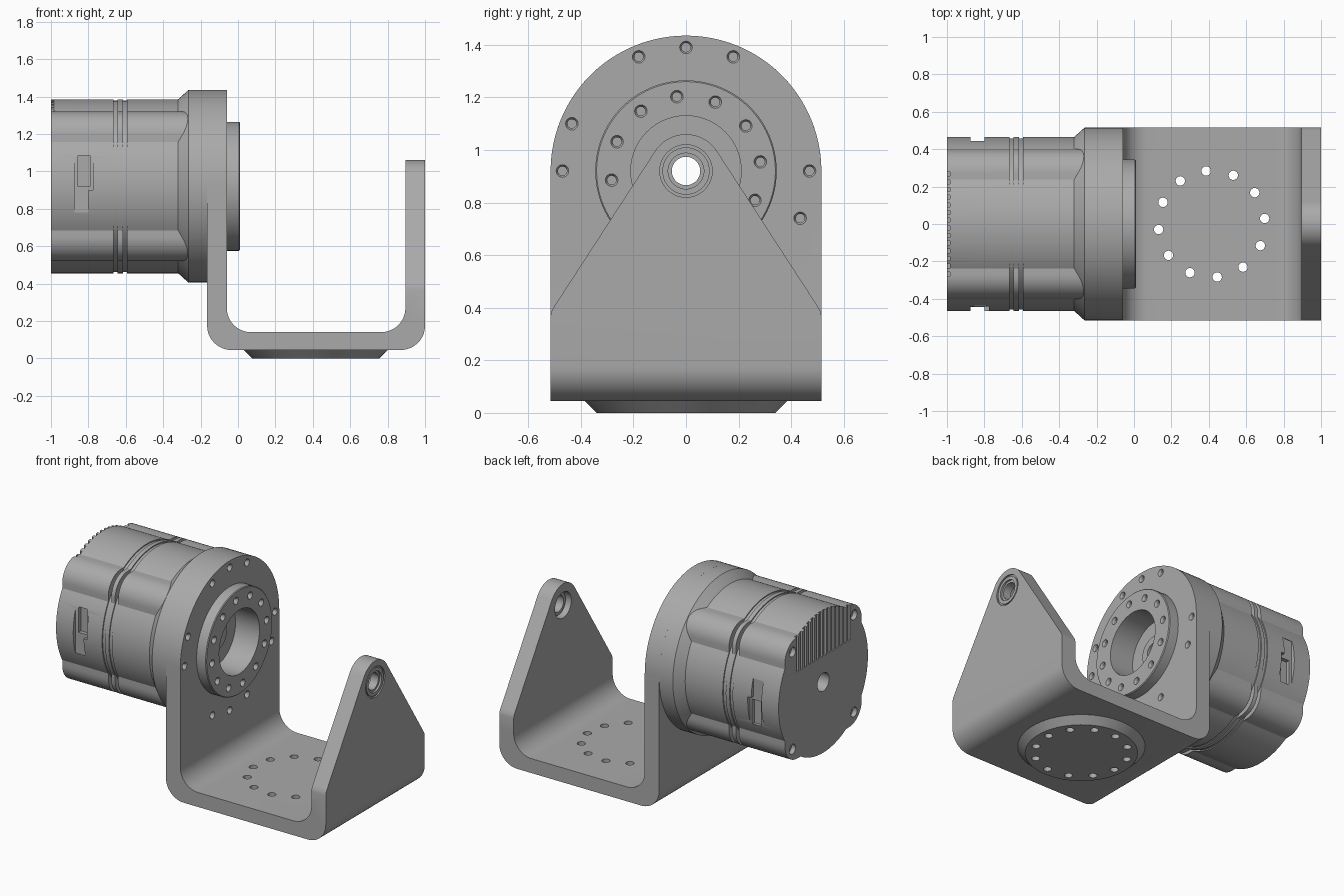
import bpy, bmesh
from math import sin, cos, radians, pi

AXIS_Z = 0.92          # height of the motor axis
HALF = 0.515           # half width of the bracket

if "Cube" in bpy.data.objects:
    bpy.data.objects.remove(bpy.data.objects["Cube"])

metal = bpy.data.materials.new("grey metal")
metal.use_nodes = True
GREY = (0.4, 0.4, 0.4, 1)
metal.diffuse_color = GREY
metal.node_tree.nodes["Principled BSDF"].inputs["Base Color"].default_value = GREY


def arc(u, v, r, a0, a1, n=12):
    """Points on an arc, angles in degrees."""
    steps = [radians(a0 + (a1 - a0) * i / n) for i in range(n + 1)]
    return [(u + r * cos(a), v + r * sin(a)) for a in steps]


def circle(u, v, r, n=24):
    return arc(u, v, r, 0, 360, n)[:-1]


def rect(u0, u1, v0, v1):
    return [(u0, v0), (u1, v0), (u1, v1), (u0, v1)]


def loft(name, axis, sections):
    """Closed solid through equal-length outlines placed along an axis."""
    place = {"X": lambda t, u, v: (t, u, v),
             "Y": lambda t, u, v: (u, t, v),
             "Z": lambda t, u, v: (u, v, t)}[axis]
    bm = bmesh.new()
    rings = [[bm.verts.new(place(t, u, v)) for u, v in pts] for t, pts in sections]
    for a, b in zip(rings, rings[1:]):
        for i in range(len(a)):
            j = (i + 1) % len(a)
            bm.faces.new((a[i], a[j], b[j], b[i]))
    bm.faces.new(rings[0])
    bm.faces.new(rings[-1])
    bmesh.ops.recalc_face_normals(bm, faces=bm.faces)
    mesh = bpy.data.meshes.new(name)
    bm.to_mesh(mesh)
    bm.free()
    mesh.materials.append(metal)
    obj = bpy.data.objects.new(name, mesh)
    bpy.context.collection.objects.link(obj)
    return obj


def prism(name, axis, pts, lo, hi):
    return loft(name, axis, [(lo, pts), (hi, pts)])


def lathe(name, axis, u, v, profile, n=96):
    return loft(name, axis, [(t, circle(u, v, r, n)) for t, r in profile])


def combine(obj, others, operation="DIFFERENCE"):
    """Apply boolean operations, then remove the helper solids."""
    bpy.context.view_layer.objects.active = obj
    for other in others:
        other.hide_render = True
        mod = obj.modifiers.new("cut", "BOOLEAN")
        mod.operation, mod.solver, mod.object = operation, "EXACT", other
        bpy.ops.object.modifier_apply(modifier=mod.name)
        bpy.data.objects.remove(other)


def smooth(obj):
    bpy.ops.object.select_all(action="DESELECT")
    obj.select_set(True)
    bpy.context.view_layer.objects.active = obj
    bpy.ops.object.shade_smooth_by_angle(angle=radians(25))


def axial(r, lo, hi, n=48):
    return lathe("cutter", "X", 0, AXIS_Z, [(lo, r), (hi, r)], n)


def screw_holes(radius, angles, face, depth):
    """Countersunk blind holes on a bolt circle around the motor axis."""
    return [lathe("cutter", "X", radius * cos(radians(a)), AXIS_Z + radius * sin(radians(a)),
                  [(face - depth, 0.017), (face - 0.012, 0.017), (face, 0.024), (face + 0.01, 0.024)], 20)
            for a in angles]


# U-shaped bracket: side profile trimmed by the outline of each wall
R = 0.13
bracket = prism("bracket", "Y",
                [(-0.165, 1.5)] + arc(-0.165 + R, 0.045 + R, R, 180, 270)
                + arc(1 - R, 0.045 + R, R, 270, 360) + [(1, 1.5), (0.895, 1.5)]
                + arc(0.895 - R, 0.14 + R, R, 0, -90)
                + arc(-0.06 + R, 0.14 + R, R, 270, 180) + [(-0.06, 1.5)],
                -HALF, HALF)
W = HALF + 0.01
round_top = prism("cutter", "X", [(-HALF, -0.1), (HALF, -0.1)] + arc(0, AXIS_Z, HALF, 0, 180, 64),
                  -0.3, 0.41)
tapered = prism("cutter", "X",
                [(-HALF, -0.1), (HALF, -0.1), (HALF, 0.37), (0.51, 0.39), (0.498, 0.41)]
                + arc(0, AXIS_Z, 0.14, 33, 147, 24) + [(-0.498, 0.41), (-0.51, 0.39), (-HALF, 0.37)],
                0.41, 1.1)
combine(round_top, [tapered], "UNION")
combine(bracket, [round_top], "INTERSECT")

# Base pad under the bracket
pad = lathe("base_pad", "Z", 0.415, 0, [(0, 0.34), (0.045, 0.385)])


def base_holes():
    return [lathe("cutter", "Z", 0.415 + 0.285 * cos(a), 0.285 * sin(a),
                  [(-0.1, 0.025), (0.3, 0.025)], 20)
            for a in (radians(6 + 30 * k) for k in range(12))]


combine(pad, base_holes())
wall_angles = [0, -22.5, 67.5, 90, 112.5, 157.5, 180, 247.5, 270, 292.5]
combine(bracket, base_holes() + screw_holes(0.47, wall_angles, -0.06, 0.06)
        + [axial(0.21, -0.3, 0.1, 96), axial(0.1, 0.99, 1.1), axial(0.085, 0.8, 0.94),
           axial(0.075, 0.8, 1.1)])

# Bearing bush in the tapered wall
bush = lathe("bearing_bush", "X", 0, AXIS_Z, [(0.93, 0.075), (0.985, 0.075), (0.985, 0.09), (0.998, 0.09)], 48)
combine(bush, [axial(0.054, 0.8, 1.1), axial(0.068, 0.985, 1.1)])

# Output ring with bolt circle
ring = lathe("output_ring", "X", 0, AXIS_Z, [(-0.062, 0.345), (0.005, 0.345), (0.01, 0.34)])
combine(ring, [axial(0.21, -0.3, 0.1, 96)]
        + screw_holes(0.285, [7 + 30 * k for k in range(12)], 0.01, 0.06))

# Mounting flange with chamfered back, and hub seen through the ring
flange = lathe("motor_flange", "X", 0, AXIS_Z, [(-0.32, 0.465), (-0.265, HALF), (-0.165, HALF)])
combine(flange, [axial(0.054, -0.5, 0.1)])
hub = lathe("output_hub", "X", 0, AXIS_Z, [(-0.17, 0.1), (-0.15, 0.1)], 48)
combine(hub, [axial(0.054, -0.5, 0.1)])

# Motor housing: round section merged with a rounded square
section = []
for q in range(4):
    side = arc(0, 0, 0.465, -30.6, 30.6, 20) + arc(0.27, 0.27, 0.13, 0, 90, 12)
    c, s = round(cos(q * pi / 2)), round(sin(q * pi / 2))
    section += [(c * y - s * z, s * y + c * z + AXIS_Z) for y, z in side]
housing = prism("motor_housing", "X", section, -1, -0.2)

cutters = [axial(0.06, -1.1, -0.1)]
# two shallow ring grooves
for x in (-0.665, -0.615):
    groove = axial(0.6, x, x + 0.022, 96)
    combine(groove, [axial(0.458, x - 0.1, x + 0.1, 96)])
    cutters.append(groove)
# cooling slits at the top of the end face
for k in range(14):
    y = (k - 6.5) * 0.041
    cutters.append(prism("cutter", "X", rect(y - 0.011, y + 0.011, 1.09, 1.5), -1.1, -0.985))
# corner screw pockets
for y in (-0.32, 0.32):
    for z in (-0.32, 0.32):
        cutters.append(lathe("cutter", "X", y, AXIS_Z + z, [(-1.1, 0.032), (-0.97, 0.032)], 20))
# connector sockets, the second turned half round the axis
for side in (-1, 1):
    for x0, x1, z0, z1, depth in ((-0.875, -0.775, -0.02, 0.18, 0.44),
                                  (-0.875, -0.8, -0.14, -0.01, 0.44),
                                  (-0.855, -0.79, 0, 0.165, 0.415)):
        za, zb = sorted((-side * z0, -side * z1))
        ya, yb = sorted((side * depth, side * 0.6))
        cutters.append(prism("cutter", "Y", rect(x0, x1, AXIS_Z + za, AXIS_Z + zb), ya, yb))
combine(housing, cutters)

for part in (bracket, pad, bush, ring, flange, hub, housing):
    smooth(part)
